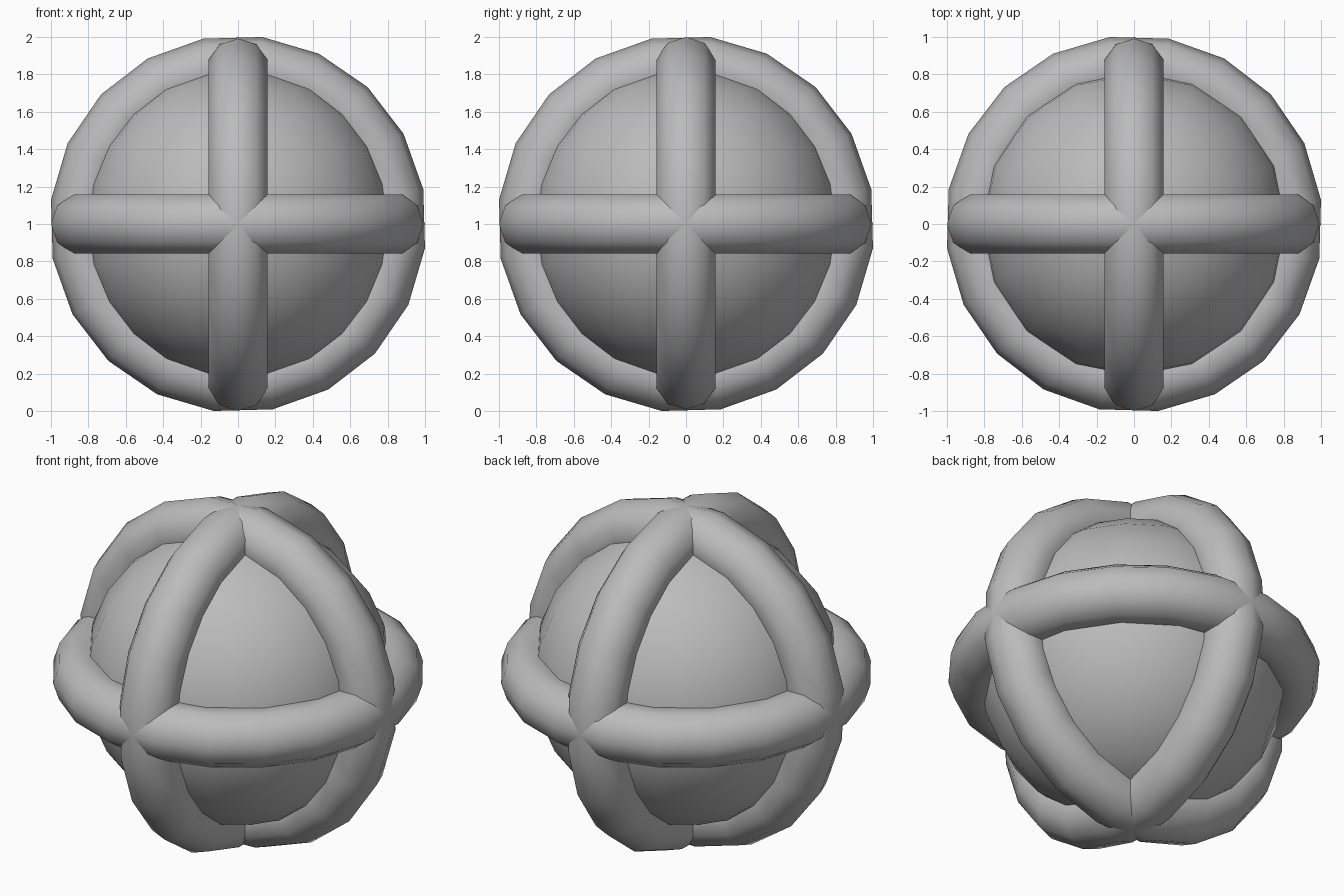
import bpy, math

if "Cube" in bpy.data.objects:
    bpy.data.objects.remove(bpy.data.objects["Cube"])

# single grey material
grey = bpy.data.materials.new("plain_grey")
grey.diffuse_color = (0.5, 0.5, 0.5, 1)
grey.use_nodes = True
grey.node_tree.nodes["Principled BSDF"].inputs["Base Color"].default_value = grey.diffuse_color

CENTRE = (0, 0, 1)


def finish(name):
    ob = bpy.context.object
    ob.name = name
    ob.data.materials.append(grey)
    bpy.ops.object.shade_smooth()
    return ob


# inner ball
bpy.ops.mesh.primitive_uv_sphere_add(segments=16, ring_count=12, radius=0.83,
                                     location=CENTRE)
finish("core_ball")

# three crossing hoops, one around each axis
TURN = math.radians(7.4)
QUARTER = math.pi / 2
for name, rot in (("level_hoop", (0, 0, 0)),
                  ("front_hoop", (-QUARTER, 0, 0)),
                  ("side_hoop", (0, -QUARTER, 0))):
    bpy.ops.mesh.primitive_torus_add(major_segments=20, minor_segments=10,
                                     major_radius=0.843, minor_radius=0.165,
                                     location=CENTRE)
    hoop = finish(name)
    # turn the facets about the hoop's own axis, then tip it into place
    for v in hoop.data.vertices:
        x, y = v.co.x, v.co.y
        v.co.x = x * math.cos(TURN) - y * math.sin(TURN)
        v.co.y = x * math.sin(TURN) + y * math.cos(TURN)
    hoop.rotation_euler = rot
